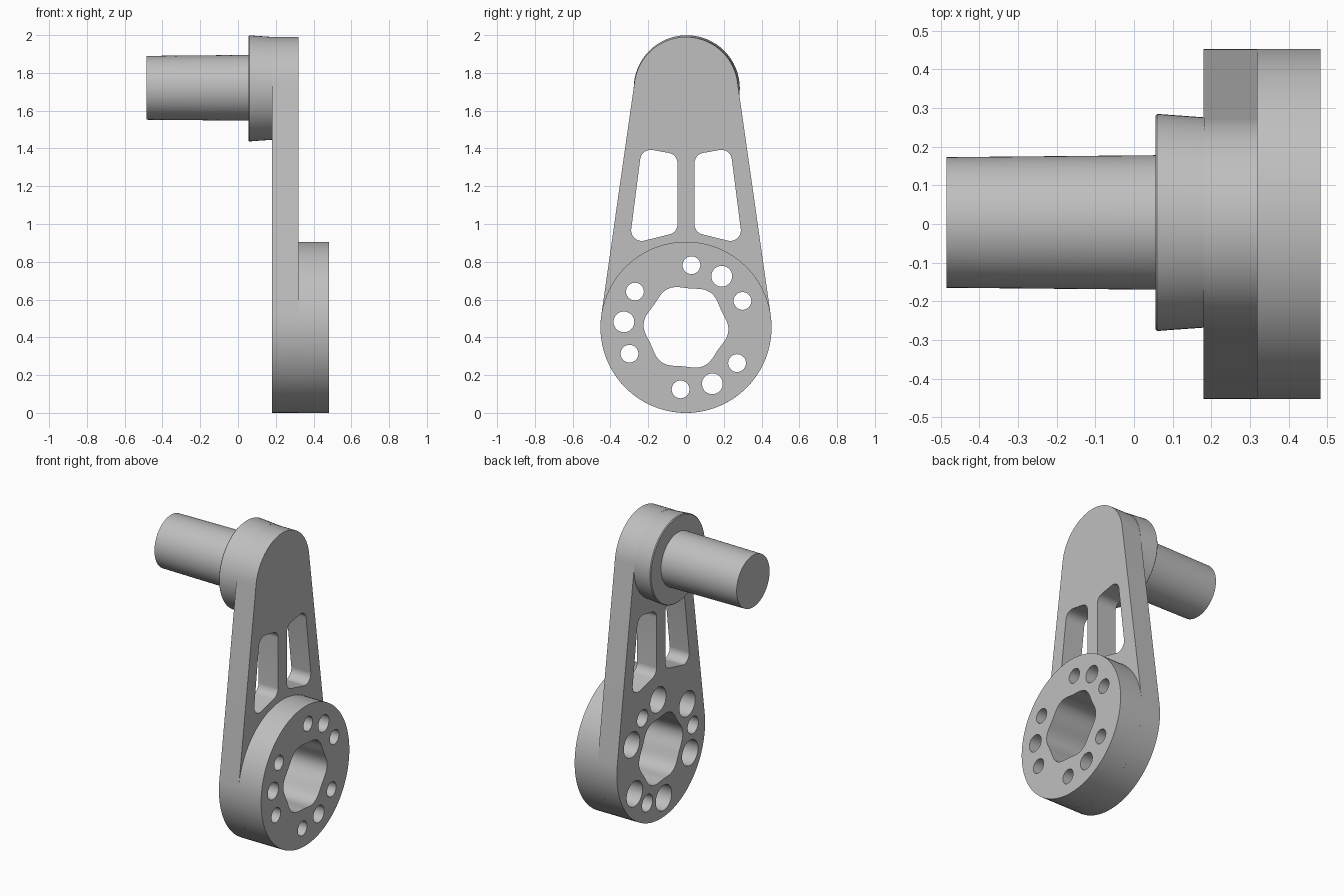
import bpy, bmesh
from math import sin, cos, radians, pi, asin
from mathutils import Vector

if "Cube" in bpy.data.objects:
    bpy.data.objects.remove(bpy.data.objects["Cube"])

HUB_Z, HUB_R = 0.453, 0.453
TOP_Z, TOP_R = 1.715, 0.275
PLATE_BACK, PLATE_FRONT, HUB_FRONT = 0.18, 0.32, 0.483

grey = bpy.data.materials.new("machined_grey")
grey.use_nodes = True
grey.diffuse_color = (0.52, 0.52, 0.52, 1)
grey.node_tree.nodes["Principled BSDF"].inputs["Base Color"].default_value = (0.52, 0.52, 0.52, 1)


def arc(y, z, r, start, end, steps):
    """Points (y, z) along a circular arc, angles in radians."""
    angles = [start + (end - start) * i / steps for i in range(steps + 1)]
    return [Vector((y + r * cos(a), z + r * sin(a))) for a in angles]


def circle(y, z, r, steps=32):
    return arc(y, z, r, 0, 2 * pi, steps)[:-1]


def rounded(corners, r, steps=8):
    """Round each corner of a convex counter-clockwise outline."""
    pts = []
    for i, c in enumerate(corners):
        a = (corners[i - 1] - c).normalized()
        b = (corners[(i + 1) % len(corners)] - c).normalized()
        half = a.angle(b) / 2
        centre = c + (a + b).normalized() * r / sin(half)
        d0 = c + a * r / (sin(half) / cos(half)) - centre
        d1 = c + b * r / (sin(half) / cos(half)) - centre
        pts += [centre + (d0 * (1 - t / steps) + d1 * t / steps).normalized() * r
                for t in range(steps + 1)]
    return pts


def loft(name, sections):
    """Each section is a list of (outline, x) rings; caps close both ends."""
    bm = bmesh.new()
    for rings in sections:
        loops = [[bm.verts.new((x, p.x, p.y)) for p in outline] for outline, x in rings]
        bm.faces.new(loops[0])
        bm.faces.new(loops[-1])
        n = len(loops[0])
        for lo, hi in zip(loops, loops[1:]):
            for i in range(n):
                j = (i + 1) % n
                bm.faces.new((lo[i], lo[j], hi[j], hi[i]))
    bmesh.ops.recalc_face_normals(bm, faces=bm.faces)
    mesh = bpy.data.meshes.new(name)
    bm.to_mesh(mesh)
    bm.free()
    mesh.materials.append(grey)
    ob = bpy.data.objects.new(name, mesh)
    bpy.context.collection.objects.link(ob)
    return ob


def select(ob):
    bpy.ops.object.select_all(action='DESELECT')
    ob.select_set(True)
    bpy.context.view_layer.objects.active = ob


def combine(target, tool, operation):
    """Apply a boolean and remove the tool."""
    tool.hide_render = True
    mod = target.modifiers.new("cut", 'BOOLEAN')
    mod.object, mod.operation, mod.solver = tool, operation, 'EXACT'
    select(target)
    bpy.ops.object.modifier_apply(modifier=mod.name)
    bpy.data.objects.remove(tool)


# Tapered arm: outline wrapped round the hub circle and the top circle
tilt = asin((HUB_R - TOP_R) / (TOP_Z - HUB_Z))
outline = (arc(0, TOP_Z, TOP_R, tilt, pi - tilt, 40)
           + arc(0, HUB_Z, HUB_R, pi - tilt, 2 * pi + tilt, 60))
arm = loft("crank_arm", [[(outline, PLATE_BACK), (outline, PLATE_FRONT)]])

# Raised round hub on the arm
hub_ring = circle(0, HUB_Z, HUB_R, 96)
combine(arm, loft("hub", [[(hub_ring, PLATE_FRONT - 0.02), (hub_ring, HUB_FRONT)]]), 'UNION')

# Through cuts: six-lobed bore, bolt holes and two window slots
cuts, counterbores = [], []
bore = []
for i in range(96):
    a = 2 * pi * i / 96
    r = 0.216 + 0.009 * cos(6 * (a - radians(55)))
    bore.append(Vector((r * cos(a), HUB_Z + r * sin(a))))
cuts.append(bore)
for group in range(3):
    for step in (-1, 0, 1):
        a = radians(55 + 120 * group + 30 * step)
        y, z = 0.33 * cos(a), HUB_Z + 0.33 * sin(a)
        cuts.append(circle(y, z, 0.047 if step else 0.055))
        if step:
            counterbores.append(circle(y, z, 0.082))
slot = [Vector(p) for p in ((0.045, 0.955), (0.30, 0.893), (0.235, 1.402), (0.045, 1.368))]
mirrored = [Vector((-p.x, p.y)) for p in reversed(slot)]
cuts += [rounded(slot, 0.055), rounded(mirrored, 0.055)]
combine(arm, loft("through_cutter", [[(c, 0), (c, 0.7)] for c in cuts]), 'DIFFERENCE')
combine(arm, loft("counterbore_cutter", [[(c, 0), (c, 0.38)] for c in counterbores]), 'DIFFERENCE')

# Flared boss behind the arm's top end, with a small edge break
boss = loft("boss", [[(circle(0.004, 1.718, r, 64), x) for r, x in
                      ((0.276, 0.055), (0.281, 0.06), (0.279, 0.085), (0.272, PLATE_BACK + 0.002))]])

# Slightly tapered handle pin
pin = loft("handle_pin", [[(circle(0.004, 1.721, r, 64), x) for r, x in
                           ((0.169, -0.485), (0.174, 0.06))]])

for part in (arm, boss, pin):
    select(part)
    bpy.ops.object.shade_smooth_by_angle(angle=radians(30))
